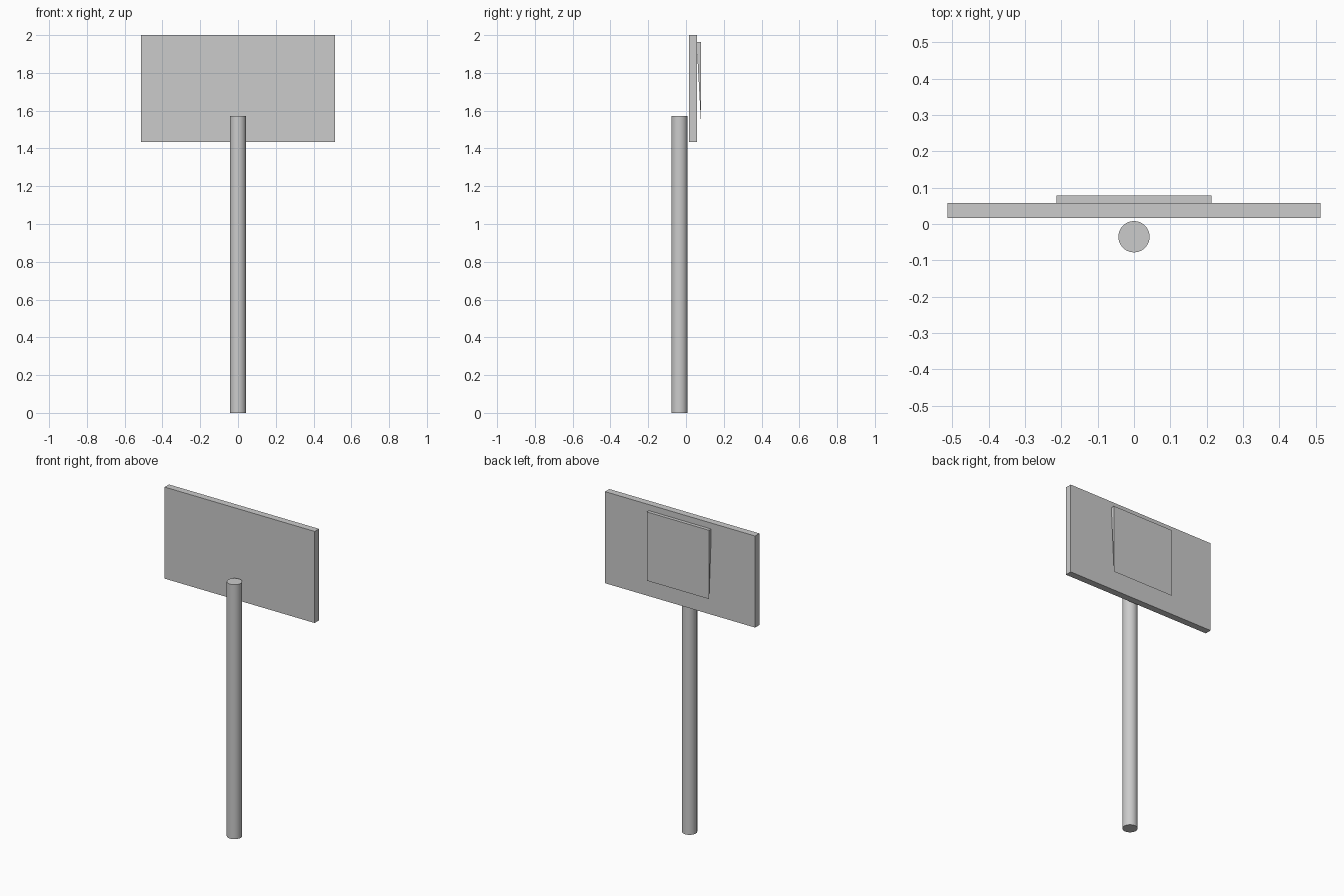
import bpy, bmesh

if "Cube" in bpy.data.objects:
    bpy.data.objects.remove(bpy.data.objects["Cube"])


def prism(name, profile, half_width):
    """Extrude a (y, z) profile symmetrically along x."""
    bm = bmesh.new()
    face = bm.faces.new([bm.verts.new((-half_width, y, z)) for y, z in profile])
    ext = bmesh.ops.extrude_face_region(bm, geom=[face])
    verts = [g for g in ext["geom"] if isinstance(g, bmesh.types.BMVert)]
    bmesh.ops.translate(bm, verts=verts, vec=(2 * half_width, 0, 0))
    bmesh.ops.recalc_face_normals(bm, faces=bm.faces)
    mesh = bpy.data.meshes.new(name)
    bm.to_mesh(mesh)
    bm.free()
    obj = bpy.data.objects.new(name, mesh)
    bpy.context.collection.objects.link(obj)
    return obj


# Round pole standing on the ground
POLE_R, POLE_H = 0.043, 1.573
bpy.ops.mesh.primitive_cylinder_add(vertices=48, radius=POLE_R, depth=POLE_H,
                                    location=(0, -0.035, POLE_H / 2))
bpy.context.object.name = "pole"
bpy.ops.object.shade_smooth_by_angle()

# Wide flat board behind the pole
prism("board", [(0.016, 1.434), (0.058, 1.434), (0.058, 2.0), (0.016, 2.0)], 0.513)

# Wedge panel on the back, tapering to a thin lower edge
prism("back_wedge", [(0.056, 1.963), (0.079, 1.963), (0.079, 1.538)], 0.213)
